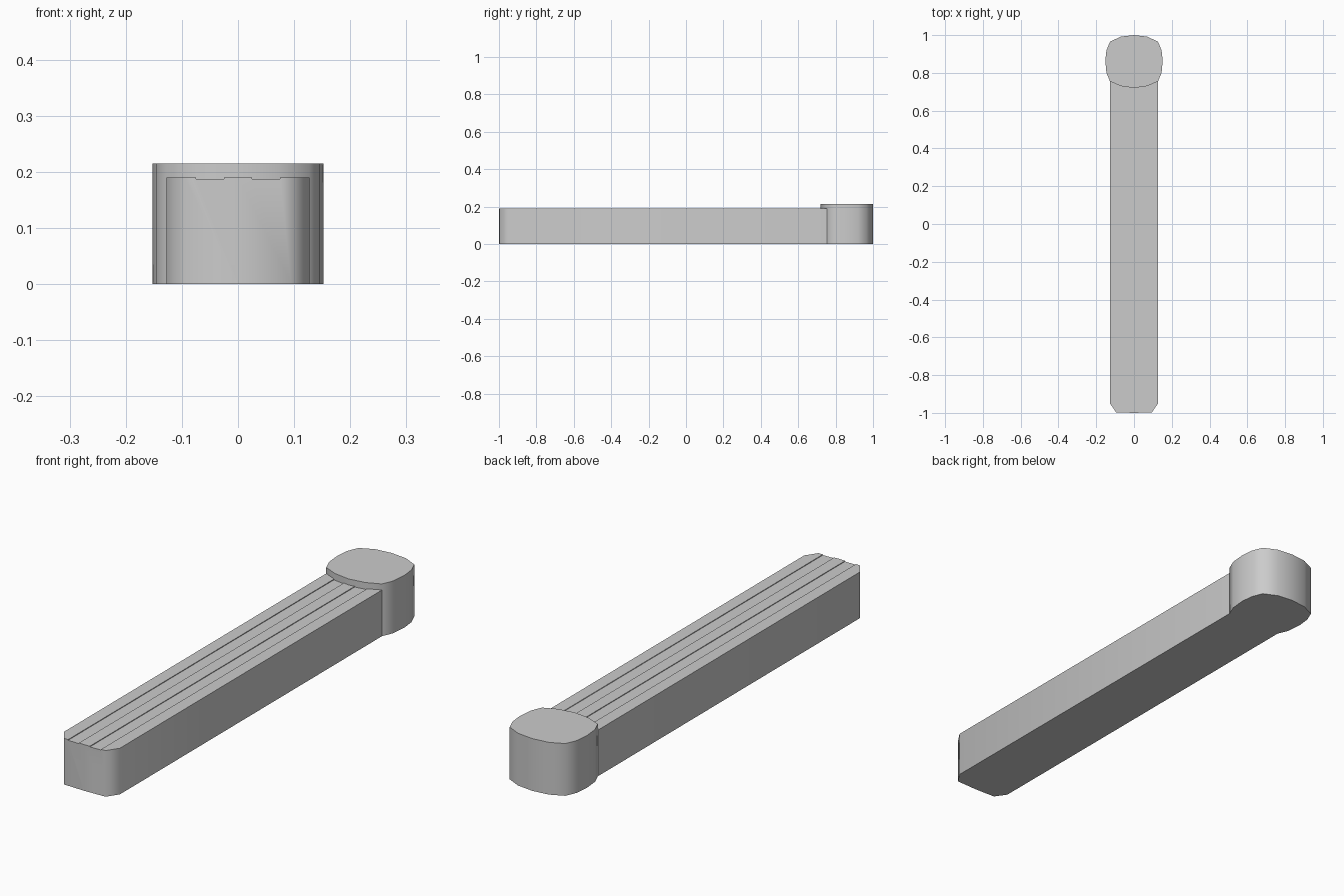
import bpy, bmesh

cube = bpy.data.objects.get("Cube")
if cube:
    bpy.data.objects.remove(cube, do_unlink=True)

# Single grey finish
grey = bpy.data.materials.new("plain grey")
grey.use_nodes = True
colour = (0.6, 0.6, 0.6, 1)
grey.diffuse_color = colour
grey.node_tree.nodes["Principled BSDF"].inputs["Base Color"].default_value = colour


def prism(name, outline, z0, z1):
    """Extrude a counter-clockwise XY outline from z0 up to z1."""
    bm = bmesh.new()
    base = bm.faces.new([bm.verts.new((x, y, z0)) for x, y in outline])
    ret = bmesh.ops.extrude_face_region(bm, geom=[base], use_keep_orig=True)
    top = [v for v in ret["geom"] if isinstance(v, bmesh.types.BMVert)]
    bmesh.ops.translate(bm, verts=top, vec=(0, 0, z1 - z0))
    bmesh.ops.recalc_face_normals(bm, faces=bm.faces)
    mesh = bpy.data.meshes.new(name)
    bm.to_mesh(mesh)
    bm.free()
    mesh.materials.append(grey)
    obj = bpy.data.objects.new(name, mesh)
    bpy.context.collection.objects.link(obj)
    return obj


def mirrored(half):
    """Complete a right-hand half outline across x = 0."""
    return half + [(-x, y) for x, y in reversed(half) if x > 0]


def smooth(obj, angle):
    bpy.ops.object.select_all(action="DESELECT")
    obj.select_set(True)
    bpy.context.view_layer.objects.active = obj
    bpy.ops.object.shade_smooth_by_angle(angle=angle)


# Rounded-square head; its front arc is shared with the end of the bar
front_arc = [(0, 0.72), (0.07, 0.73), (0.127, 0.755)]
head_half = front_arc + [(0.146, 0.80), (0.152, 0.865), (0.146, 0.92),
                         (0.127, 0.965), (0.07, 0.992), (0, 1.0)]
head = prism("end_knob", mirrored(head_half), 0, 0.215)

# Long bar with chamfered front corners
bar_half = [(0, -1.0), (0.095, -0.997), (0.127, -0.95)] + front_arc[::-1]
bar = prism("long_bar", mirrored(bar_half), 0, 0.19)

# Two shallow grooves along the top of the bar
for x in (-0.05, 0.05):
    w = 0.025
    cutter = prism("groove_cutter", [(x - w, -1.1), (x + w, -1.1),
                                     (x + w, 0.9), (x - w, 0.9)], 0.187, 0.25)
    cutter.hide_render = True
    mod = bar.modifiers.new("groove", "BOOLEAN")
    mod.operation = "DIFFERENCE"
    mod.solver = "EXACT"
    mod.object = cutter
    bpy.context.view_layer.objects.active = bar
    bpy.ops.object.modifier_apply(modifier=mod.name)
    bpy.data.objects.remove(cutter, do_unlink=True)

for part in (head, bar):
    smooth(part, 1.2)
